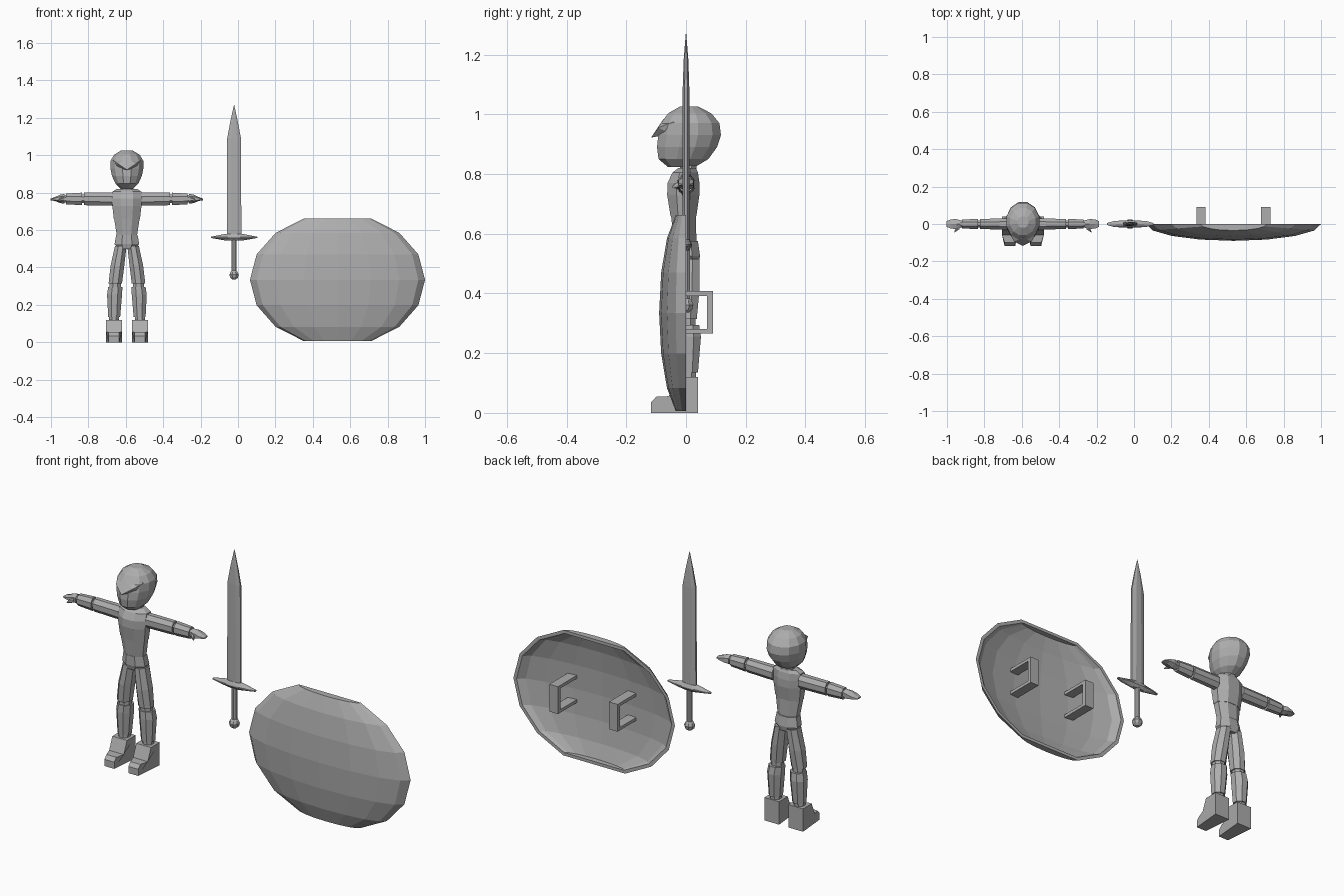
import bpy, bmesh, math
from mathutils import Vector

GREY = bpy.data.materials.new("plain grey")
GREY.diffuse_color = (0.42, 0.42, 0.42, 1)
CX = -0.594   # body centre line


def add(name, bm):
    bmesh.ops.recalc_face_normals(bm, faces=bm.faces)
    me = bpy.data.meshes.new(name)
    bm.to_mesh(me)
    bm.free()
    me.materials.append(GREY)
    ob = bpy.data.objects.new(name, me)
    bpy.context.collection.objects.link(ob)
    return ob


def loft(name, rings, sides=8, axis='Z', mirror=False):
    """Skin capped rings (t, a0, a1, b0, b1): position on the axis, then the extents across it."""
    bm = bmesh.new()
    k = math.cos(math.pi / sides)
    prev = None
    for t, a0, a1, b0, b1 in rings:
        loop = []
        for i in range(sides):
            an = 2 * math.pi * (i + 0.5) / sides
            a = (a0 + a1) / 2 + (a1 - a0) / 2 * math.cos(an) / k
            b = (b0 + b1) / 2 + (b1 - b0) / 2 * math.sin(an) / k
            loop.append(bm.verts.new((a, b, t) if axis == 'Z' else (t, a, b)))
        if prev:
            for i in range(sides):
                j = (i + 1) % sides
                bm.faces.new((prev[i], prev[j], loop[j], loop[i]))
        else:
            bm.faces.new(loop[::-1])
        prev = loop
    bm.faces.new(prev)
    ob = add(name, bm)
    ob.location.x = CX
    if mirror:
        ob.modifiers.new("mirror", 'MIRROR')
    return ob


def sym(z, rx, y0, y1):
    return (z, -rx, rx, y0, y1)


# Head, neck and brow
loft("head", [sym(0.823, 0.035, -0.06, 0.03), sym(0.85, 0.062, -0.092, 0.075),
              sym(0.89, 0.08, -0.097, 0.104), sym(0.93, 0.088, -0.093, 0.117),
              sym(0.97, 0.088, -0.084, 0.112), sym(1.003, 0.068, -0.06, 0.085),
              sym(1.026, 0.03, -0.02, 0.04)], 12)
loft("neck", [sym(0.80, 0.036, -0.02, 0.035), sym(0.84, 0.034, -0.02, 0.035)], 8)
bm = bmesh.new()
for p in [(0, -0.075, 0.985), (0, -0.117, 0.922), (0, -0.07, 0.93)]:
    bm.verts.new(p)
for s in (-1, 1):
    for p in [(0.075, -0.04, 0.975), (0.048, -0.093, 0.955), (0.06, -0.05, 0.935)]:
        bm.verts.new((s * p[0], p[1], p[2]))
bmesh.ops.convex_hull(bm, input=bm.verts)
add("brow", bm).location.x = CX

# Torso
loft("chest", [sym(0.66, 0.07, -0.052, 0.035), sym(0.73, 0.078, -0.063, 0.045),
               sym(0.77, 0.08, -0.062, 0.045), sym(0.805, 0.078, -0.045, 0.04),
               sym(0.82, 0.055, -0.025, 0.033)], 8)
loft("belly", [sym(0.57, 0.054, -0.04, 0.035), sym(0.66, 0.068, -0.05, 0.033)], 8)
loft("pelvis", [sym(0.50, 0.045, -0.035, 0.042), sym(0.525, 0.066, -0.042, 0.047),
                sym(0.575, 0.057, -0.042, 0.04)], 8)

# Legs, left side mirrored across the body
loft("thigh", [(0.315, 0.026, 0.098, -0.036, 0.036), (0.41, 0.014, 0.087, -0.042, 0.045),
               (0.515, 0.002, 0.064, -0.036, 0.046)], 8, mirror=True)
loft("knee", [(0.285, 0.032, 0.092, -0.026, 0.032), (0.325, 0.032, 0.092, -0.026, 0.032)], 8, mirror=True)
loft("shin", [(0.135, 0.036, 0.1, -0.025, 0.04), (0.255, 0.026, 0.106, -0.032, 0.05),
              (0.295, 0.024, 0.1, -0.03, 0.044)], 8, mirror=True)
loft("ankle", [(0.11, 0.042, 0.096, -0.02, 0.034), (0.14, 0.042, 0.096, -0.02, 0.034)], 8, mirror=True)

# Boot: side outline widened, with a narrower toe
bm = bmesh.new()
for y, z in [(0.04, 0), (0.04, 0.12), (-0.032, 0.12), (-0.058, 0.056), (-0.1, 0.054), (-0.117, 0.035), (-0.117, 0)]:
    inset = 0.014 if y < -0.09 else 0.0
    bm.verts.new((0.027 + inset, y, z))
    bm.verts.new((0.112 - inset, y, z))
n = len(bm.verts) // 2
bm.verts.ensure_lookup_table()
v = list(bm.verts)
bm.faces.new(v[0::2])
bm.faces.new(v[1::2])
for i in range(n):
    j = (i + 1) % n
    bm.faces.new((v[2 * i], v[2 * j], v[2 * j + 1], v[2 * i + 1]))
boot = add("boot", bm)
boot.location.x = CX
boot.modifiers.new("mirror", 'MIRROR')

# Arms
loft("upper_arm", [(0.075, -0.03, 0.03, 0.73, 0.8), (0.23, -0.027, 0.027, 0.733, 0.8)], 8, 'X', True)
loft("elbow_and_wrist", [(0.22, -0.02, 0.02, 0.745, 0.79), (0.345, -0.018, 0.018, 0.747, 0.787)], 8, 'X', True)
loft("forearm", [(0.24, -0.027, 0.027, 0.733, 0.8), (0.325, -0.024, 0.024, 0.738, 0.795)], 8, 'X', True)
loft("hand", [(0.333, -0.02, 0.02, 0.745, 0.79), (0.355, -0.026, 0.026, 0.747, 0.787),
              (0.385, -0.025, 0.025, 0.757, 0.775), (0.408, -0.015, 0.015, 0.76, 0.767)], 6, 'X', True)
loft("thumb", [(0.34, -0.028, -0.008, 0.755, 0.777), (0.36, -0.042, -0.025, 0.753, 0.768),
               (0.366, -0.046, -0.038, 0.753, 0.76)], 6, 'X', True)


# Sword
def sword(name, rings, sides):
    loft(name, [(z, -rx, rx, -ry, ry) for z, rx, ry in rings], sides).location.x = -0.021


sword("blade", [(0.57, 0.039, 0.011), (1.09, 0.037, 0.011), (1.18, 0.02, 0.008), (1.268, 0.001, 0.001)], 8)
sword("guard", [(0.544, 0.045, 0.01), (0.558, 0.124, 0.02), (0.564, 0.124, 0.02), (0.58, 0.045, 0.012)], 12)
sword("grip", [(0.37, 0.013, 0.013), (0.55, 0.013, 0.013)], 8)
sword("pommel", [(0.336, 0.01, 0.01), (0.346, 0.021, 0.021), (0.362, 0.025, 0.025),
                 (0.376, 0.019, 0.019), (0.384, 0.012, 0.012)], 8)

# Shield: hollow half ellipsoid with flattened ends
bm = bmesh.new()
shells = []
for sx, sy, sz in ((0.468, 0.09, 0.355), (0.45, 0.074, 0.338)):
    grid = []
    for r in range(-3, 4):
        lat = math.radians(22.5 * r)
        grid.append([bm.verts.new((0.532 - sx * math.cos(lat) * math.cos(math.pi * c / 8),
                                   -sy * math.cos(lat) * math.sin(math.pi * c / 8),
                                   0.334 + sz * math.sin(lat))) for c in range(9)])
    for a, b in zip(grid, grid[1:]):
        for c in range(8):
            bm.faces.new((a[c], a[c + 1], b[c + 1], b[c]))
    bm.faces.new(grid[0])
    bm.faces.new(grid[-1])
    shells.append([g[0] for g in grid] + [g[-1] for g in reversed(grid)])
outer, inner = shells
for i in range(len(outer)):
    j = (i + 1) % len(outer)
    bm.faces.new((outer[i], outer[j], inner[j], inner[i]))
add("shield", bm)

# Two bracket handles on the back of the shield
for x, label in ((0.358, "left_handle"), (0.704, "right_handle")):
    bm = bmesh.new()
    outline = [(-0.066, 0.265), (0.09, 0.265), (0.09, 0.408), (-0.066, 0.408),
               (-0.066, 0.392), (0.07, 0.392), (0.07, 0.281), (-0.066, 0.281)]
    face = bm.faces.new([bm.verts.new((x - 0.025, y, z)) for y, z in outline])
    out = bmesh.ops.extrude_face_region(bm, geom=[face])
    bmesh.ops.translate(bm, vec=Vector((0.05, 0, 0)),
                        verts=[g for g in out["geom"] if isinstance(g, bmesh.types.BMVert)])
    if face.is_valid and not any(len(e.link_faces) == 1 for e in face.edges):
        pass
    else:
        bmesh.ops.holes_fill(bm, edges=bm.edges)
    add(label, bm)
